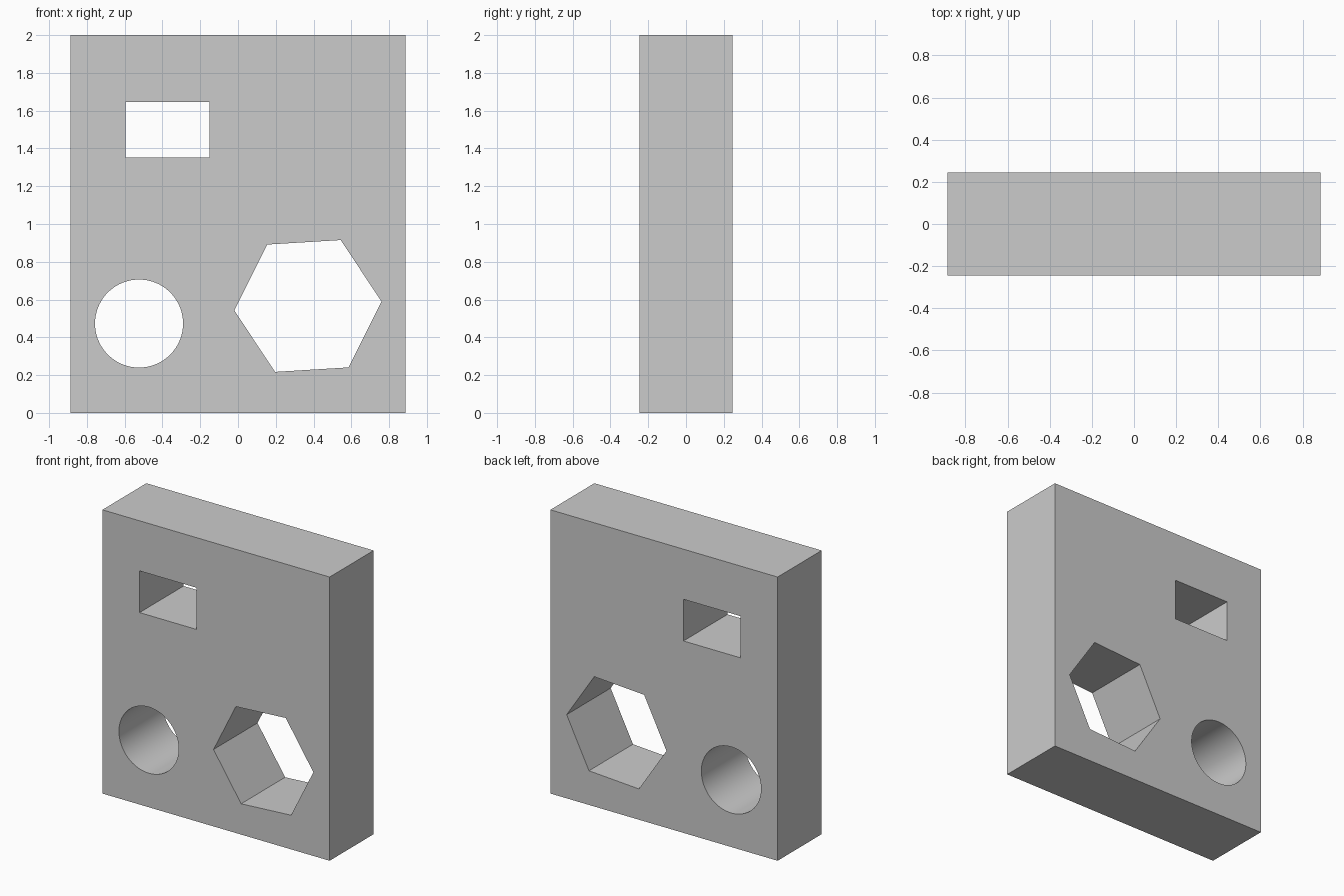
import bpy, bmesh, math

if "Cube" in bpy.data.objects:
    bpy.data.objects.remove(bpy.data.objects["Cube"])

W, D, H = 1.772, 0.49, 2.0


def prism(name, profile, depth):
    """Extrude an (x, z) outline along y, centred on y = 0."""
    bm = bmesh.new()
    face = bm.faces.new([bm.verts.new((x, -depth / 2, z)) for x, z in profile])
    out = bmesh.ops.extrude_face_region(bm, geom=[face])["geom"]
    verts = [g for g in out if isinstance(g, bmesh.types.BMVert)]
    bmesh.ops.translate(bm, verts=verts, vec=(0, depth, 0))
    bmesh.ops.recalc_face_normals(bm, faces=bm.faces)
    mesh = bpy.data.meshes.new(name)
    bm.to_mesh(mesh)
    bm.free()
    obj = bpy.data.objects.new(name, mesh)
    bpy.context.collection.objects.link(obj)
    return obj


def rect(cx, cz, w, h):
    return [(cx + sx * w / 2, cz + sz * h / 2)
            for sx, sz in ((-1, -1), (1, -1), (1, 1), (-1, 1))]


def ngon(cx, cz, r, n, turn=0.0):
    return [(cx + r * math.cos(turn + math.tau * i / n),
             cz + r * math.sin(turn + math.tau * i / n)) for i in range(n)]


# Upright slab
slab = prism("slab", rect(0, H / 2, W, D and H), D)

# Through holes: rectangle, circle and slightly turned hexagon
holes = {
    "rectangular_hole_cutter": rect(-0.374, 1.5, 0.444, 0.294),
    "round_hole_cutter": ngon(-0.524, 0.473, 0.233, 96),
    "hexagonal_hole_cutter": ngon(0.37, 0.566, 0.39, 6, math.radians(3.5)),
}
cutters = [prism(name, outline, D * 2) for name, outline in holes.items()]
for cutter in cutters:
    cutter.hide_render = True
    mod = slab.modifiers.new(cutter.name, 'BOOLEAN')
    mod.operation = 'DIFFERENCE'
    mod.solver = 'EXACT'
    mod.object = cutter

# Apply the cuts, remove the cutters and smooth the round bore
bpy.context.view_layer.objects.active = slab
slab.select_set(True)
for mod in list(slab.modifiers):
    bpy.ops.object.modifier_apply(modifier=mod.name)
for cutter in cutters:
    bpy.data.objects.remove(cutter)
bpy.ops.object.shade_smooth_by_angle(angle=math.radians(30))
